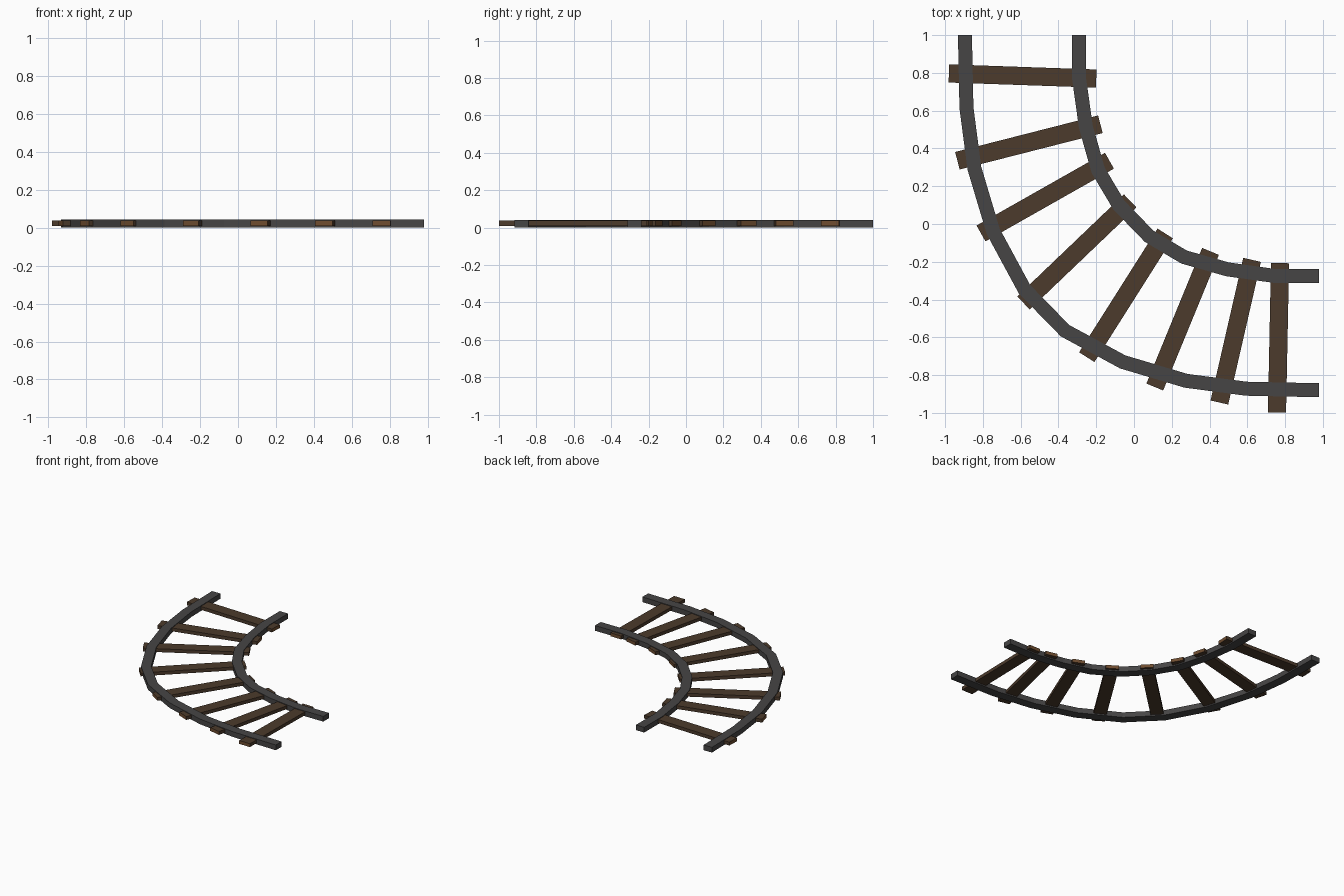
import bpy, bmesh
from mathutils import Vector

if "Cube" in bpy.data.objects:
    bpy.data.objects.remove(bpy.data.objects["Cube"])


def material(name, rgb):
    m = bpy.data.materials.new(name)
    m.diffuse_color = (*rgb, 1)
    m.use_nodes = True
    m.node_tree.nodes["Principled BSDF"].inputs["Base Color"].default_value = m.diffuse_color
    return m


STEEL = material("dark steel", (0.062, 0.060, 0.060))
WOOD = material("dark wood", (0.072, 0.043, 0.025))
END = material("cut wood", (0.16, 0.075, 0.03))


def finish(name, bm, mats):
    bmesh.ops.recalc_face_normals(bm, faces=bm.faces)
    mesh = bpy.data.meshes.new(name)
    bm.to_mesh(mesh)
    bm.free()
    for m in mats:
        mesh.materials.append(m)
    bpy.context.collection.objects.link(bpy.data.objects.new(name, mesh))


# Rails: rectangular section swept along a path with mitred corners
def rail(name, path, w=0.074, z0=0.0, z1=0.042):
    pts = [Vector(p) for p in path]
    bm, rings = bmesh.new(), []
    for i, p in enumerate(pts):
        a = (p - pts[i - 1]).normalized() if i else Vector((0, -1))
        b = (pts[i + 1] - p).normalized() if i < len(pts) - 1 else Vector((1, 0))
        t = (a + b).normalized()
        n = Vector((-t.y, t.x)) * (w / 2) / max(t.dot(a), 0.5)
        rings.append([bm.verts.new((p.x + s * n.x, p.y + s * n.y, z))
                      for s, z in ((1, z0), (1, z1), (-1, z1), (-1, z0))])
    for r, q in zip(rings, rings[1:]):
        for k in range(4):
            bm.faces.new((r[k], r[(k + 1) % 4], q[(k + 1) % 4], q[k]))
    bm.faces.new(rings[0])
    bm.faces.new(rings[-1])
    finish(name, bm, [STEEL])


# The curve is symmetric about a diagonal: second half mirrors the first
def full(half):
    return half + [(y - 0.02, x + 0.015) for x, y in reversed(half)]


rail("outer_rail", full([(-0.895, 1), (-0.887, 0.615), (-0.845, 0.295),
                         (-0.745, -0.04), (-0.58, -0.345)]))
rail("inner_rail", full([(-0.29, 1), (-0.29, 0.765), (-0.255, 0.515),
                         (-0.19, 0.285), (-0.08, 0.1)]))


# Sleepers: planks between two end points, with lighter cut ends
def sleeper(name, a, b, w=0.096, z0=0.01, z1=0.037):
    a, b = Vector(a), Vector(b)
    d = (b - a).normalized()
    n = Vector((-d.y, d.x)) * w / 2
    bm = bmesh.new()
    lo = [bm.verts.new((*p, z0)) for p in (a + n, a - n, b - n, b + n)]
    hi = [bm.verts.new((*p, z1)) for p in (a + n, a - n, b - n, b + n)]
    bm.faces.new(lo)
    bm.faces.new(hi)
    for k in range(4):
        j = (k + 1) % 4
        f = bm.faces.new((lo[k], lo[j], hi[j], hi[k]))
        f.material_index = 1 if k in (0, 2) else 0
    finish(name, bm, [WOOD, END])


SLEEPERS = [((-0.98, 0.797), (-0.20, 0.77)), ((-0.935, 0.335), (-0.178, 0.528)),
            ((-0.81, -0.05), (-0.13, 0.335)), ((-0.585, -0.418), (-0.02, 0.122)),
            ((-0.25, -0.705), (0.165, -0.05)), ((0.11, -0.863), (0.405, -0.145)),
            ((0.452, -0.945), (0.625, -0.19)), ((0.757, -0.998), (0.773, -0.207))]
for i, (a, b) in enumerate(SLEEPERS):
    sleeper(f"sleeper_{i + 1}", a, b)
